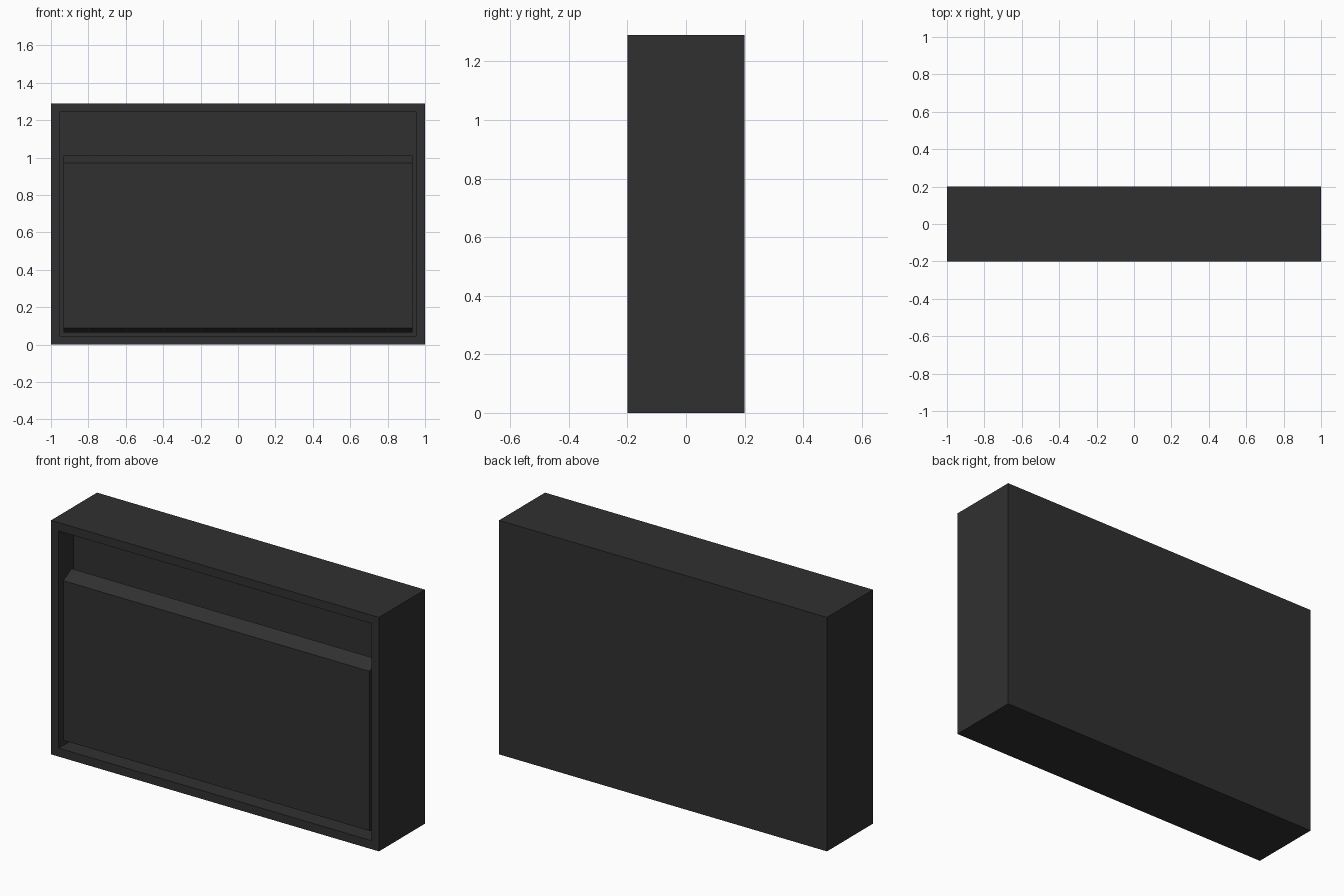
import bpy
import bmesh

WIDTH, DEPTH, HEIGHT = 2.0, 0.4, 1.29
RIM = 0.066
RECESS = 0.13
FRONT = -DEPTH / 2

default = bpy.data.objects.get("Cube")
if default:
    bpy.data.objects.remove(default, do_unlink=True)

charcoal = bpy.data.materials.new("charcoal")
charcoal.use_nodes = True
colour = (0.03, 0.03, 0.03, 1)
charcoal.diffuse_color = colour
charcoal.node_tree.nodes["Principled BSDF"].inputs["Base Color"].default_value = colour


def add_object(name, bm):
    bmesh.ops.recalc_face_normals(bm, faces=bm.faces)
    mesh = bpy.data.meshes.new(name)
    bm.to_mesh(mesh)
    bm.free()
    mesh.materials.append(charcoal)
    obj = bpy.data.objects.new(name, mesh)
    bpy.context.collection.objects.link(obj)
    return obj


# Casing: a box whose front is inset to a rim and pushed back into a recess
bm = bmesh.new()
bmesh.ops.create_cube(bm, size=1)
bmesh.ops.scale(bm, vec=(WIDTH, DEPTH, HEIGHT), verts=bm.verts)
bmesh.ops.translate(bm, vec=(0, 0, HEIGHT / 2), verts=bm.verts)
bm.normal_update()
front = min(bm.faces, key=lambda f: f.calc_center_median().y)
bmesh.ops.inset_region(bm, faces=[front], thickness=RIM)
pushed = bmesh.ops.extrude_discrete_faces(bm, faces=[front])["faces"]
bmesh.ops.translate(bm, vec=(0, RECESS, 0), verts=pushed[0].verts)
add_object("casing", bm)

# Front panel: side profile (depth behind the rim, height) swept across the recess
profile = [(0.013, 0.09), (0.013, 0.97), (0.083, 1.01), (0.083, RIM)]
half = WIDTH / 2 - RIM
bm = bmesh.new()
end = bm.faces.new([bm.verts.new((-half, FRONT + d, z)) for d, z in profile])
swept = bmesh.ops.extrude_face_region(bm, geom=[end])["geom"]
bmesh.ops.translate(bm, vec=(2 * half, 0, 0),
                    verts=[v for v in swept if isinstance(v, bmesh.types.BMVert)])
add_object("front_panel", bm)
